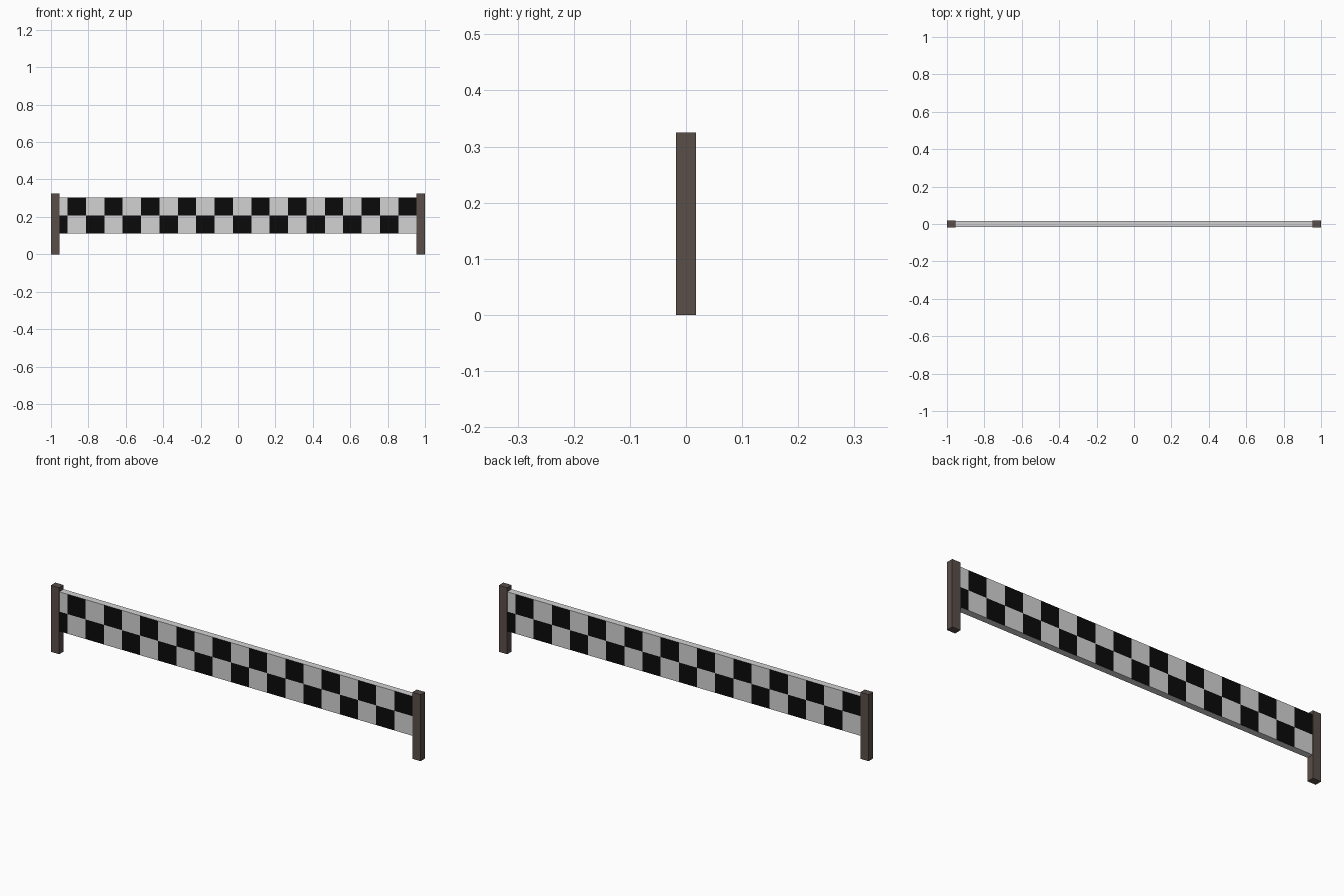
import bpy, bmesh

if "Cube" in bpy.data.objects:
    bpy.data.objects.remove(bpy.data.objects["Cube"])

def material(name, rgb):
    m = bpy.data.materials.new(name)
    m.diffuse_color = (*rgb, 1)
    m.use_nodes = True
    m.node_tree.nodes["Principled BSDF"].inputs["Base Color"].default_value = m.diffuse_color
    return m

white = material("banner white", (0.65, 0.65, 0.65))
black = material("banner black", (0.003, 0.003, 0.003))
brown = material("dark brown wood", (0.1, 0.077, 0.067))

def finish(name, bm, mats):
    bmesh.ops.remove_doubles(bm, verts=bm.verts, dist=1e-5)
    bmesh.ops.recalc_face_normals(bm, faces=bm.faces)
    me = bpy.data.meshes.new(name)
    bm.to_mesh(me)
    bm.free()
    for m in mats:
        me.materials.append(m)
    ob = bpy.data.objects.new(name, me)
    bpy.context.collection.objects.link(ob)

# Posts at both ends
POST_W, POST_D, POST_H = 0.045, 0.0175, 0.325
for side, name in ((-1, "left_post"), (1, "right_post")):
    bm = bmesh.new()
    bmesh.ops.create_cube(bm, size=1)
    for v in bm.verts:
        v.co.x = v.co.x * POST_W + side * (1 - POST_W / 2)
        v.co.y *= 2 * POST_D
        v.co.z = (v.co.z + 0.5) * POST_H
    finish(name, bm, [brown])

# Chequered banner: strips of cells, the back is the front turned by 180 degrees
END, DEPTH, STEP = 0.955, 0.0165, 0.0982
xs = [END - STEP * k for k in range(20)] + [-END]
zs = [0.305, 0.208, 0.112]
bm = bmesh.new()

def quad(points, mat=0):
    f = bm.faces.new([bm.verts.new(p) for p in points])
    f.material_index = mat

for s in (1, -1):
    for i in range(20):
        x0, x1 = s * xs[i], s * xs[i + 1]
        for r in range(2):
            y = -s * DEPTH
            quad([(x1, y, zs[r + 1]), (x0, y, zs[r + 1]), (x0, y, zs[r]), (x1, y, zs[r])],
                 1 - (i + r) % 2)
    # Ends
    quad([(s * END, -DEPTH, zs[2]), (s * END, DEPTH, zs[2]),
          (s * END, DEPTH, zs[0]), (s * END, -DEPTH, zs[0])])

# Top and bottom edges, built as one face each along the cell cuts
for z in (zs[0], zs[2]):
    front = [(x, -DEPTH, z) for x in xs]
    back = [(-x, DEPTH, z) for x in xs]
    quad(front + back)
finish("chequered_banner", bm, [white, black])
